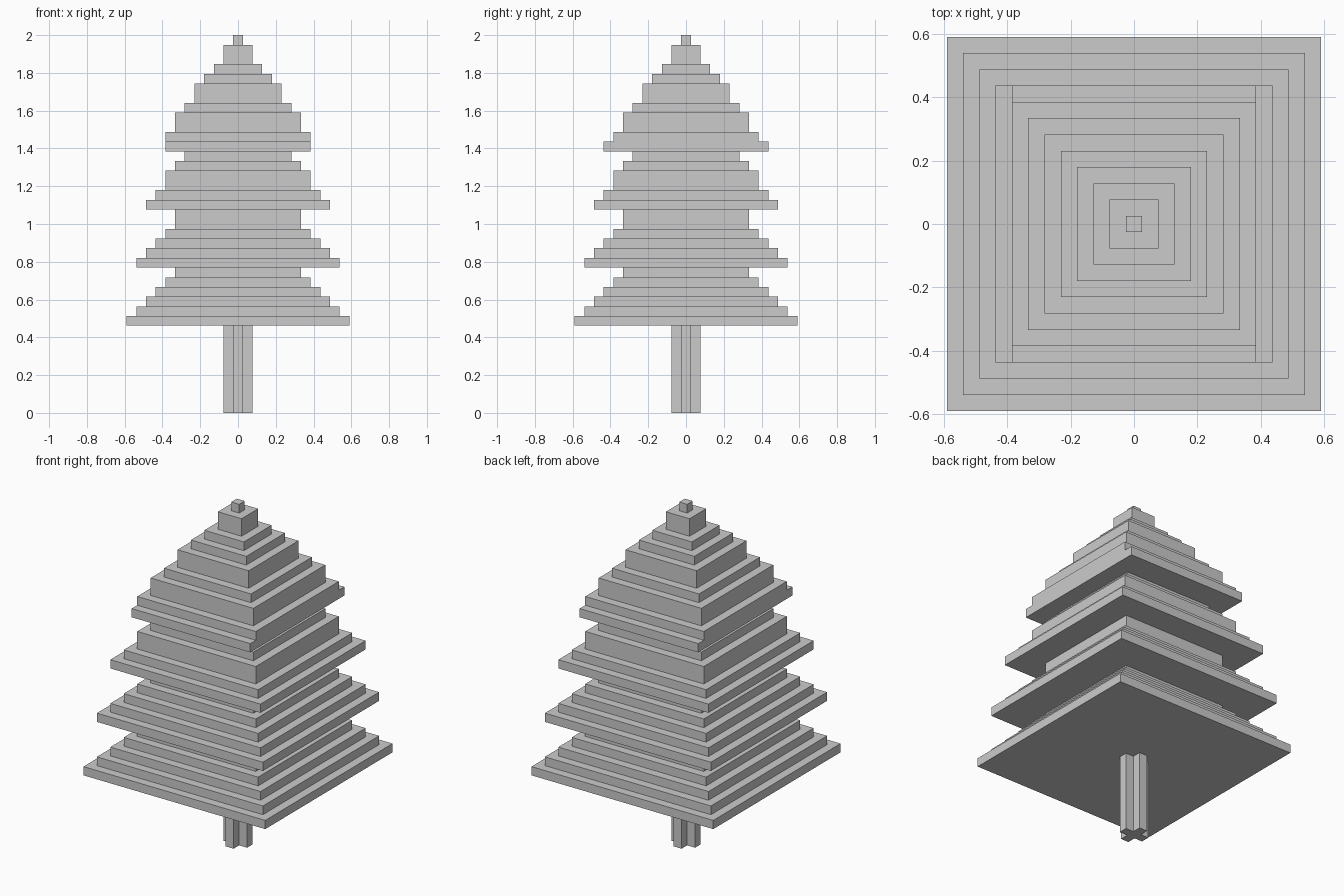
import bpy, bmesh

if "Cube" in bpy.data.objects:
    bpy.data.objects.remove(bpy.data.objects["Cube"])

U = 2 / 39  # one block of the stepped grid


def finish(bm, name):
    bmesh.ops.recalc_face_normals(bm, faces=bm.faces)
    mesh = bpy.data.meshes.new(name)
    bm.to_mesh(mesh)
    bm.free()
    obj = bpy.data.objects.new(name, mesh)
    bpy.context.collection.objects.link(obj)


def ring(bm, outline, z):
    return [bm.verts.new((x * U, y * U, z * U)) for x, y in outline]


def bridge(bm, a, b):
    n = len(a)
    for i in range(n):
        j = (i + 1) % n
        bm.faces.new((a[i], a[j], b[j], b[i]))


# Trunk: plus-shaped column, open where it meets the foliage
bm = bmesh.new()
quarter = [(1.5, -.5), (1.5, .5), (.5, .5)]
plus = []
for _ in range(4):
    plus += quarter
    quarter = [(-y, x) for x, y in quarter]
base = ring(bm, plus, 0)
bridge(bm, base, ring(bm, plus, 9))
bm.faces.new(base)
finish(bm, "trunk")

# Foliage: one stepped skin of square layers (blocks out from centre, layer height)
steps = [(11, 1), (10, 1), (9, 1), (8, 1), (7, 1), (6, 1),
         (10, 1), (9, 1), (8, 1), (7, 1), (6, 2),
         (9, 1), (8, 1), (7, 2), (6, 1), (5, 1),
         ((7, 8), 1), (7, 1), (6, 2), (5, 1), (4, 2), (3, 1), (2, 1), (1, 2), (0, 1)]
bm = bmesh.new()
z, previous = 9, None
for size, height in steps:
    nx, ny = size if isinstance(size, tuple) else (size, size)
    x, y = nx + .5, ny + .5
    square = [(-x, -y), (x, -y), (x, y), (-x, y)]
    low, high = ring(bm, square, z), ring(bm, square, z + height)
    if previous:
        bridge(bm, previous, low)
    else:
        bm.faces.new(low)
    bridge(bm, low, high)
    previous, z = high, z + height
bm.faces.new(previous)
finish(bm, "foliage")
